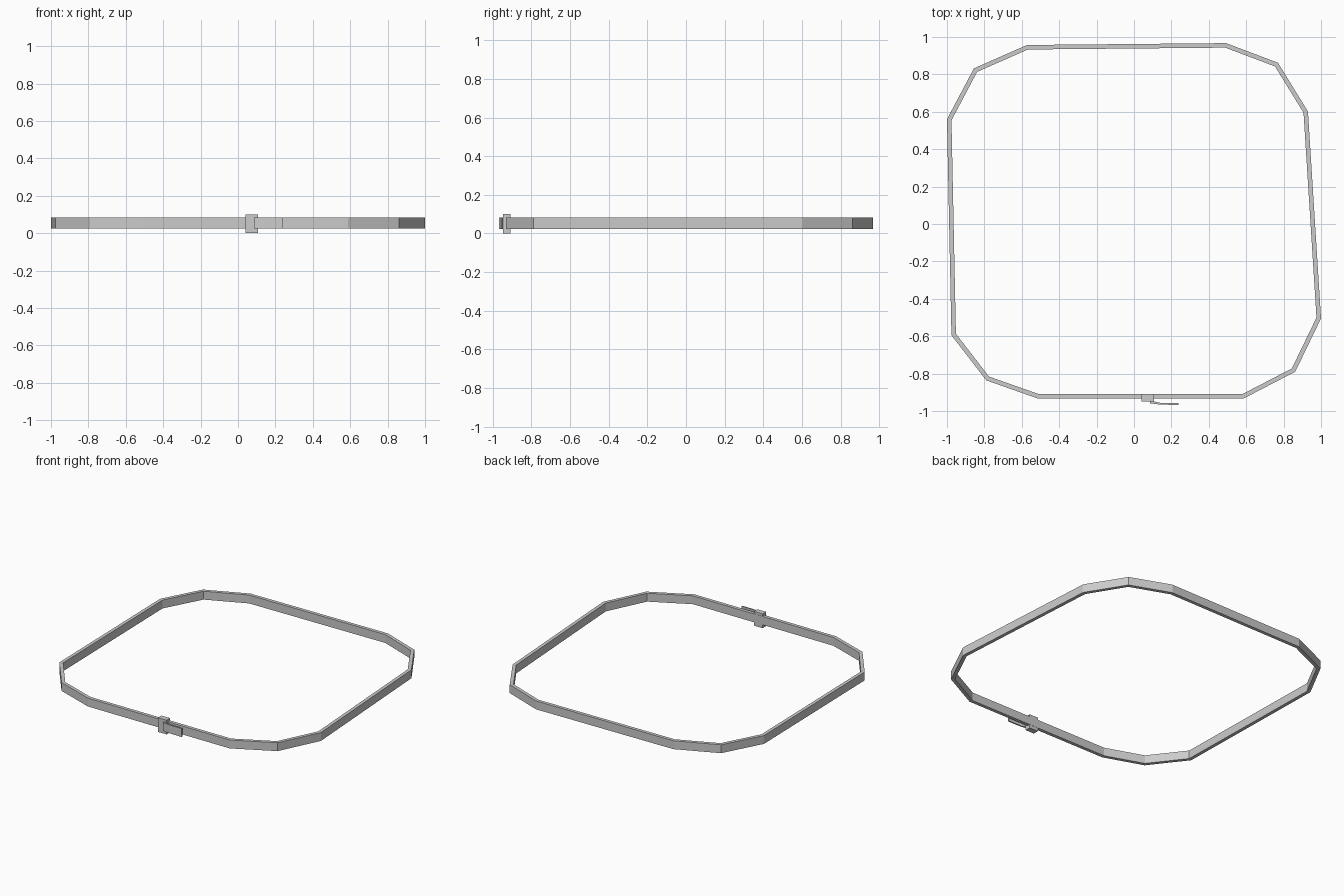
import bpy, bmesh
from mathutils import Vector

if "Cube" in bpy.data.objects:
    bpy.data.objects.remove(bpy.data.objects["Cube"])


def make_object(name, bm):
    bmesh.ops.recalc_face_normals(bm, faces=bm.faces)
    mesh = bpy.data.meshes.new(name)
    bm.to_mesh(mesh)
    bm.free()
    obj = bpy.data.objects.new(name, mesh)
    bpy.context.collection.objects.link(obj)
    return obj


def prism(name, outline, z0, z1):
    bm = bmesh.new()
    face = bm.faces.new([bm.verts.new((x, y, z0)) for x, y in outline])
    ext = bmesh.ops.extrude_face_region(bm, geom=[face])
    top = [g for g in ext["geom"] if isinstance(g, bmesh.types.BMVert)]
    bmesh.ops.translate(bm, verts=top, vec=(0, 0, z1 - z0))
    if face.is_valid and len(bm.faces) < len(outline) + 2:
        bm.faces.new([v for v in face.verts])
    return make_object(name, bm)


def inset(points, width):
    """Mitred inward offset of a counter-clockwise loop."""
    result = []
    for i, p in enumerate(points):
        a = (p - points[i - 1]).normalized()
        b = (points[(i + 1) % len(points)] - p).normalized()
        na, nb = Vector((-a.y, a.x)), Vector((-b.y, b.x))
        result.append(p + (na + nb) * width / (1 + na.dot(nb)))
    return result


BAND_Z = (0.024, 0.083)

# Strap loop: slightly irregular rounded square with a rectangular section
outer = [Vector(p) for p in (
    (-0.517, -0.932), (0.588, -0.932), (0.862, -0.79), (1.0, -0.505),
    (0.93, 0.602), (0.77, 0.862), (0.492, 0.967), (-0.572, 0.957),
    (-0.856, 0.832), (-1.0, 0.56), (-0.976, -0.595), (-0.79, -0.836))]
inner = inset(outer, 0.024)
bm = bmesh.new()
rings = []
for p, q in zip(outer, inner):
    section = [(p, BAND_Z[0]), (p, BAND_Z[1]), (q, BAND_Z[1]), (q, BAND_Z[0])]
    rings.append([bm.verts.new((v.x, v.y, z)) for v, z in section])
for i, ring in enumerate(rings):
    prev = rings[i - 1]
    for k in range(4):
        n = (k + 1) % 4
        bm.faces.new((prev[k], ring[k], ring[n], prev[n]))
make_object("strap_loop", bm)

# Buckle block around the front of the strap
prism("buckle", [(0.039, -0.948), (0.107, -0.948), (0.107, -0.909), (0.039, -0.909)], 0.0, 0.1)

# Loose strap end leaving the buckle
prism("strap_tail", [(0.086, -0.959), (0.145, -0.966), (0.238, -0.967),
                     (0.238, -0.958), (0.145, -0.957), (0.086, -0.944)], *BAND_Z)
